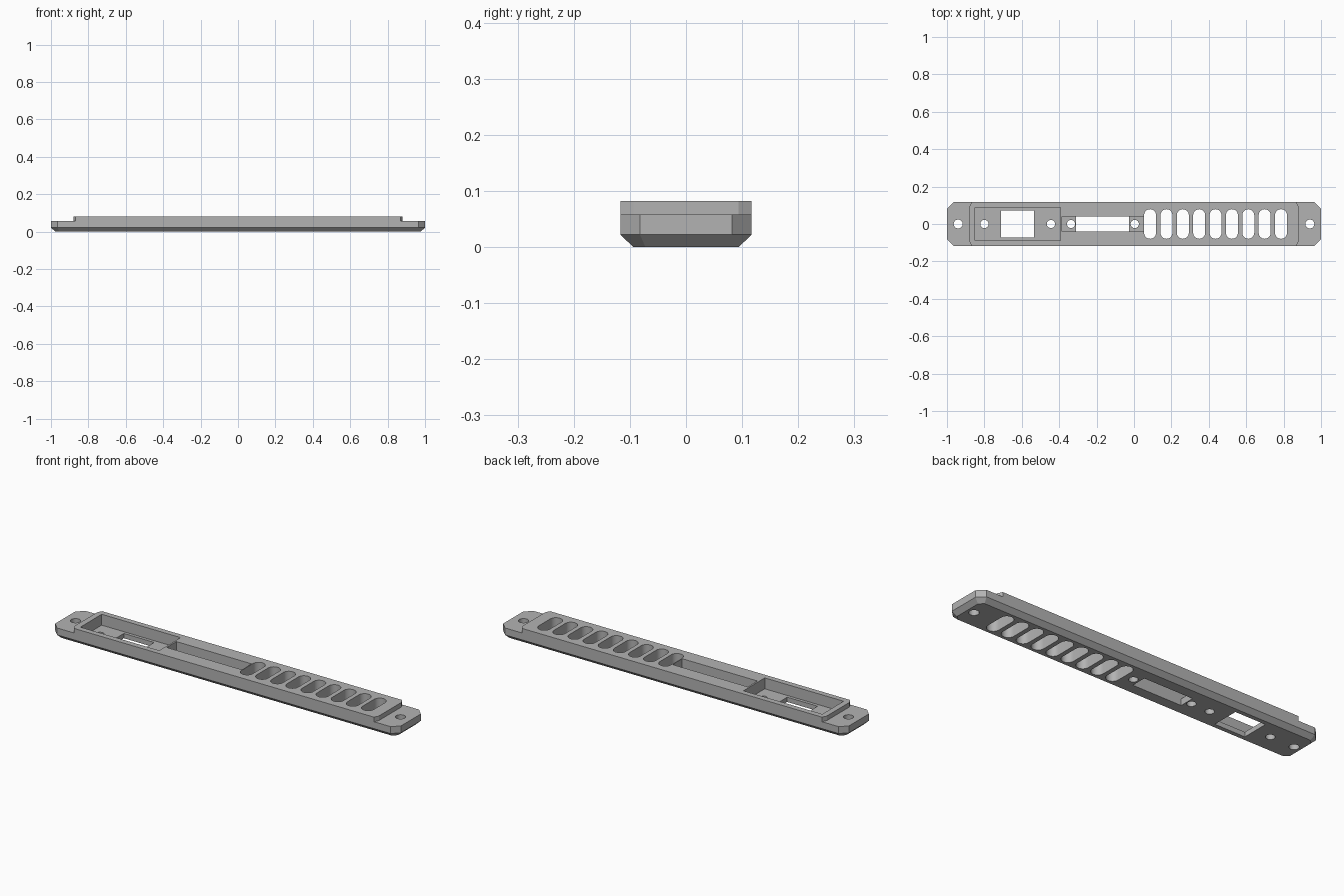
import bpy
import bmesh
import math

cube = bpy.data.objects.get("Cube")
if cube:
    bpy.data.objects.remove(cube, do_unlink=True)

grey = bpy.data.materials.new("plain grey")
grey.use_nodes = True
GREY = (0.45, 0.45, 0.45, 1)
grey.diffuse_color = GREY
grey.node_tree.nodes["Principled BSDF"].inputs["Base Color"].default_value = GREY


def loft(bm, layers):
    """Closed solid through matching outlines, each given as (points, z)."""
    rings = [[bm.verts.new((x, y, z)) for x, y in pts] for pts, z in layers]
    bm.faces.new(rings[0][::-1])
    bm.faces.new(rings[-1])
    n = len(rings[0])
    for low, high in zip(rings, rings[1:]):
        for i in range(n):
            j = (i + 1) % n
            bm.faces.new((low[i], low[j], high[j], high[i]))


def prism(bm, pts, z0, z1):
    loft(bm, [(pts, z0), (pts, z1)])


def rect(x0, x1, h):
    return [(x0, -h), (x1, -h), (x1, h), (x0, h)]


def octagon(a, b, c):
    return [(a - c, -b), (a, c - b), (a, b - c), (a - c, b),
            (c - a, b), (-a, b - c), (-a, c - b), (c - a, -b)]


def slot(cx, r, half=0, n=16):
    """Round hole, or a slot stretched along y by half on each side."""
    pts = []
    for side in (1, -1):
        for i in range(n + (half > 0)):
            t = math.pi * i / n + (0 if side > 0 else math.pi)
            pts.append((cx + r * math.cos(t), side * half + r * math.sin(t)))
    return pts


def make_object(name, bm):
    bmesh.ops.recalc_face_normals(bm, faces=bm.faces)
    mesh = bpy.data.meshes.new(name)
    bm.to_mesh(mesh)
    bm.free()
    mesh.materials.append(grey)
    obj = bpy.data.objects.new(name, mesh)
    bpy.context.collection.objects.link(obj)
    return obj


def cut(target, cutter):
    cutter.hide_render = True
    mod = target.modifiers.new("cut", "BOOLEAN")
    mod.operation = "DIFFERENCE"
    mod.solver = "EXACT"
    mod.object = cutter
    bpy.context.view_layer.objects.active = target
    bpy.ops.object.modifier_apply(modifier=mod.name)
    bpy.data.objects.remove(cutter, do_unlink=True)


TOP, STEP, OVER = 0.082, 0.058, 0.12

# Long bar with clipped corners and a bevelled underside
bm = bmesh.new()
outer = octagon(1, 0.117, 0.035)
loft(bm, [(octagon(0.977, 0.094, 0.0215), 0), (outer, 0.022), (outer, TOP)])
plate = make_object("mounting_plate", bm)

# Lowered end tabs and the two recessed pockets
bm = bmesh.new()
for s in (1, -1):
    end = [(0.88, -0.094), (0.868, -0.117), (0.868, -0.15), (1.1, -0.15),
           (1.1, 0.15), (0.868, 0.15), (0.868, 0.117), (0.88, 0.094)]
    prism(bm, [(s * x, y) for x, y in end], STEP, OVER)
prism(bm, rect(-0.85, -0.394, 0.088), 0.025, OVER)
prism(bm, rect(-0.385, 0.05, 0.04), 0.034, OVER)
cut(plate, make_object("recess_cutter", bm))

# Windows, screw holes and the row of vent slots
bm = bmesh.new()
prism(bm, rect(-0.711, -0.535, 0.072), -0.1, OVER)
prism(bm, rect(-0.31, -0.027, 0.04), -0.1, OVER)
for x in (-0.94, -0.80, -0.444, -0.337, 0.004, 0.94):
    prism(bm, slot(x, 0.024 if abs(x) > 0.9 else 0.022), -0.1, OVER)
for i in range(9):
    prism(bm, slot(0.086 + 0.0875 * i, 0.032, 0.047), -0.1, OVER)
cut(plate, make_object("hole_cutter", bm))

# Smooth hole walls, crisp edges elsewhere
bpy.ops.object.select_all(action="DESELECT")
plate.select_set(True)
bpy.context.view_layer.objects.active = plate
bpy.ops.object.shade_smooth_by_angle(angle=math.radians(25))
